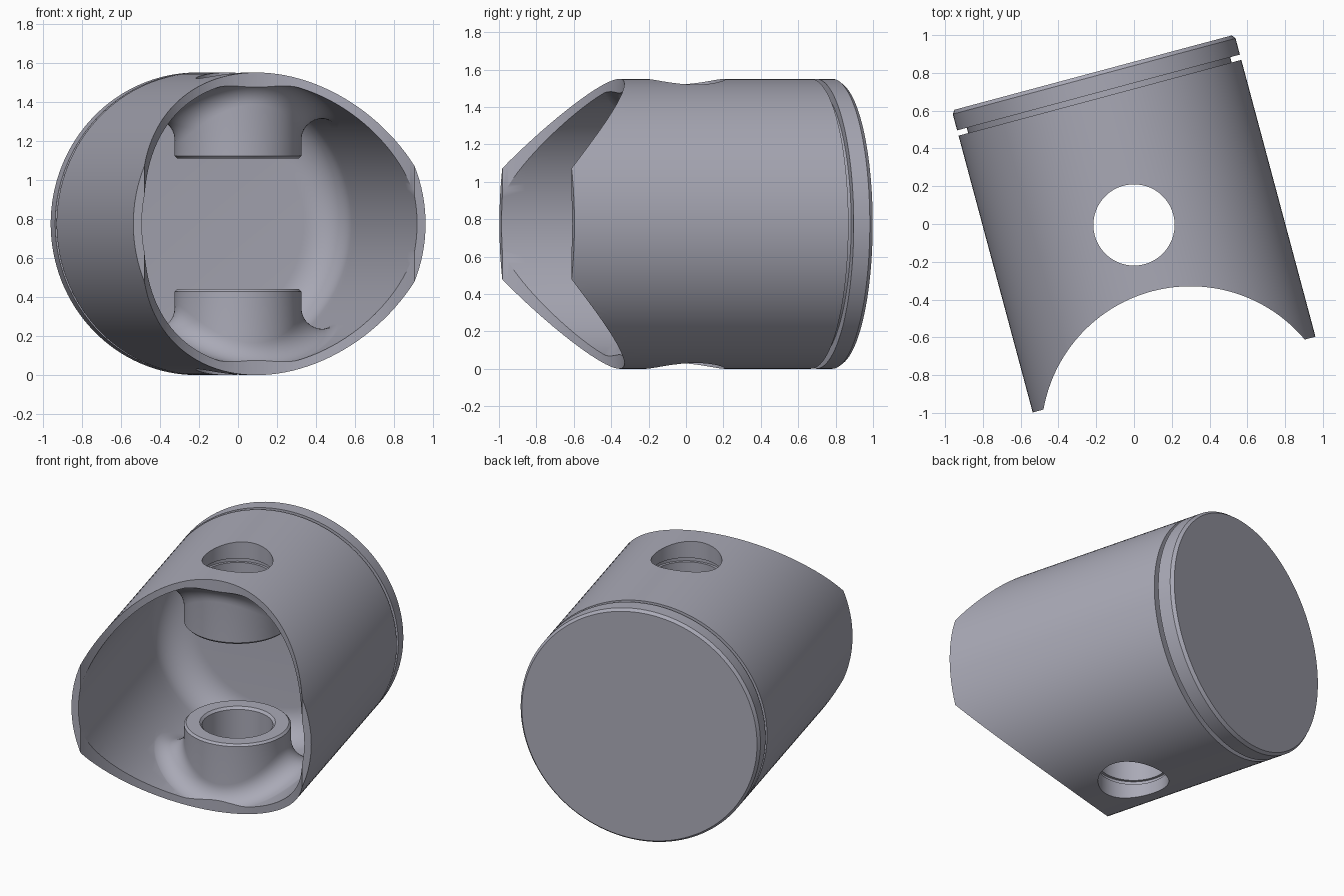
import bpy, bmesh
from math import sin, cos, pi, sqrt, radians
from mathutils import Vector

if "Cube" in bpy.data.objects:
    bpy.data.objects.remove(bpy.data.objects["Cube"])

N = 128
R_OUT, R_IN = 0.775, 0.73        # skirt outer and inner radius
BOSS_R, FILLET = 0.325, 0.12     # pin boss radius and its blend to the wall


def loft(name, rings):
    """Closed solid through a stack of equal-length rings, capped at both ends."""
    bm = bmesh.new()
    vs = [[bm.verts.new(p) for p in ring] for ring in rings]
    for a, b in zip(vs, vs[1:]):
        n = len(a)
        for i in range(n):
            j = (i + 1) % n
            bm.faces.new((a[i], a[j], b[j], b[i]))
    bm.faces.new(vs[0])
    bm.faces.new(vs[-1])
    bmesh.ops.recalc_face_normals(bm, faces=bm.faces)
    me = bpy.data.meshes.new(name)
    bm.to_mesh(me)
    bm.free()
    ob = bpy.data.objects.new(name, me)
    bpy.context.collection.objects.link(ob)
    return ob


def circle(r, h, axis, cy=0.0, n=N):
    out = []
    for i in range(n):
        a = 2 * pi * i / n
        c, s = r * cos(a), r * sin(a)
        out.append((c, h, s) if axis == 'Y' else (c, cy + s, h))
    return out


def boolean(target, tool, op):
    mod = target.modifiers.new(op, 'BOOLEAN')
    mod.object, mod.operation, mod.solver = tool, op, 'EXACT'
    tool.hide_render = True
    bpy.context.view_layer.objects.active = target
    bpy.ops.object.modifier_apply(modifier=mod.name)
    bpy.data.objects.remove(tool)


# Piston shell: crown, ring groove, skirt, then the cavity with a rounded floor
skirt = [0.41 - 0.123 * k for k in range(10)]      # extra loops keep shading even
profile = [(0.76, 0.835), (R_OUT, 0.815), (R_OUT, 0.726), (0.722, 0.726),
           (0.722, 0.697), (R_OUT, 0.697)]
profile += [(R_OUT, t) for t in skirt]
profile += [(R_OUT, -0.82), (R_IN, -0.82)]
profile += [(R_IN, t) for t in reversed(skirt)]
F = 0.2
for k in range(13):
    a = pi / 2 * k / 12
    profile.append((R_IN - F + F * cos(a), 0.48 + F * sin(a)))
piston = loft("piston", [circle(r, t, 'Y') for r, t in profile])


# Pin bosses, blended into the cylindrical wall by a rolling-ball fillet
def boss(side):
    n, steps = 96, 10
    rings = [circle(BOSS_R - 0.013, 0.335, 'Z', n=n), circle(BOSS_R, 0.348, 'Z', n=n)]
    arcs = [[] for _ in range(steps + 2)]
    for i in range(n):
        a = 2 * pi * i / n
        x, t = (BOSS_R + FILLET) * cos(a), (BOSS_R + FILLET) * sin(a)
        z = sqrt((R_IN - FILLET) ** 2 - x * x)
        centre = Vector((x, t, z))
        d1 = Vector((-cos(a), -sin(a), 0))
        d2 = Vector((x, 0, z)).normalized()
        for k in range(steps + 1):
            arcs[k].append(centre + d1.slerp(d2, k / steps) * (FILLET + 0.002 * k / steps))
        arcs[-1].append(centre + d2 * (FILLET + 0.025))
    rings += arcs
    # close inside the wall thickness with a shrinking stack of curved rings
    for f in (0.66, 0.33, 0.02):
        ring = []
        for p in arcs[-1]:
            x, t = p[0] * f, p[1] * f
            ring.append((x, t, sqrt((R_IN + 0.025) ** 2 - x * x)))
        rings.append(ring)
    rings = [[(p[0], p[1], p[2] * side) for p in r] for r in rings]
    return loft("pin_boss", rings)


for side in (1, -1):
    boolean(piston, boss(side), 'UNION')

# Pin bore with chamfered mouths and clip grooves
half = [(0.23, 0.335), (0.215, 0.35), (0.215, 0.635), (0.232, 0.635),
        (0.232, 0.662), (0.215, 0.662), (0.215, 0.9)]
bore = [(r, -h) for r, h in reversed(half)] + half
boolean(piston, loft("bore_cutter", [circle(r, h, 'Z', n=96) for r, h in bore]), 'DIFFERENCE')

# Arched skirt cut-away
boolean(piston, loft("arch_cutter", [circle(0.79, h, 'Z', cy=-1.154, n=160) for h in (-1, 1)]),
        'DIFFERENCE')

# Dark metal
metal = bpy.data.materials.new("dark_metal")
metal.diffuse_color = (0.40, 0.40, 0.47, 1)
metal.use_nodes = True
metal.node_tree.nodes["Principled BSDF"].inputs["Base Color"].default_value = metal.diffuse_color
piston.data.materials.clear()
piston.data.materials.append(metal)

# Place tilted on the ground and smooth
piston.location = (0, -0.005, R_OUT)
piston.rotation_euler = (0, 0, radians(15))
bpy.ops.object.select_all(action='DESELECT')
piston.select_set(True)
bpy.context.view_layer.objects.active = piston
bpy.ops.object.shade_smooth_by_angle(angle=radians(30))
